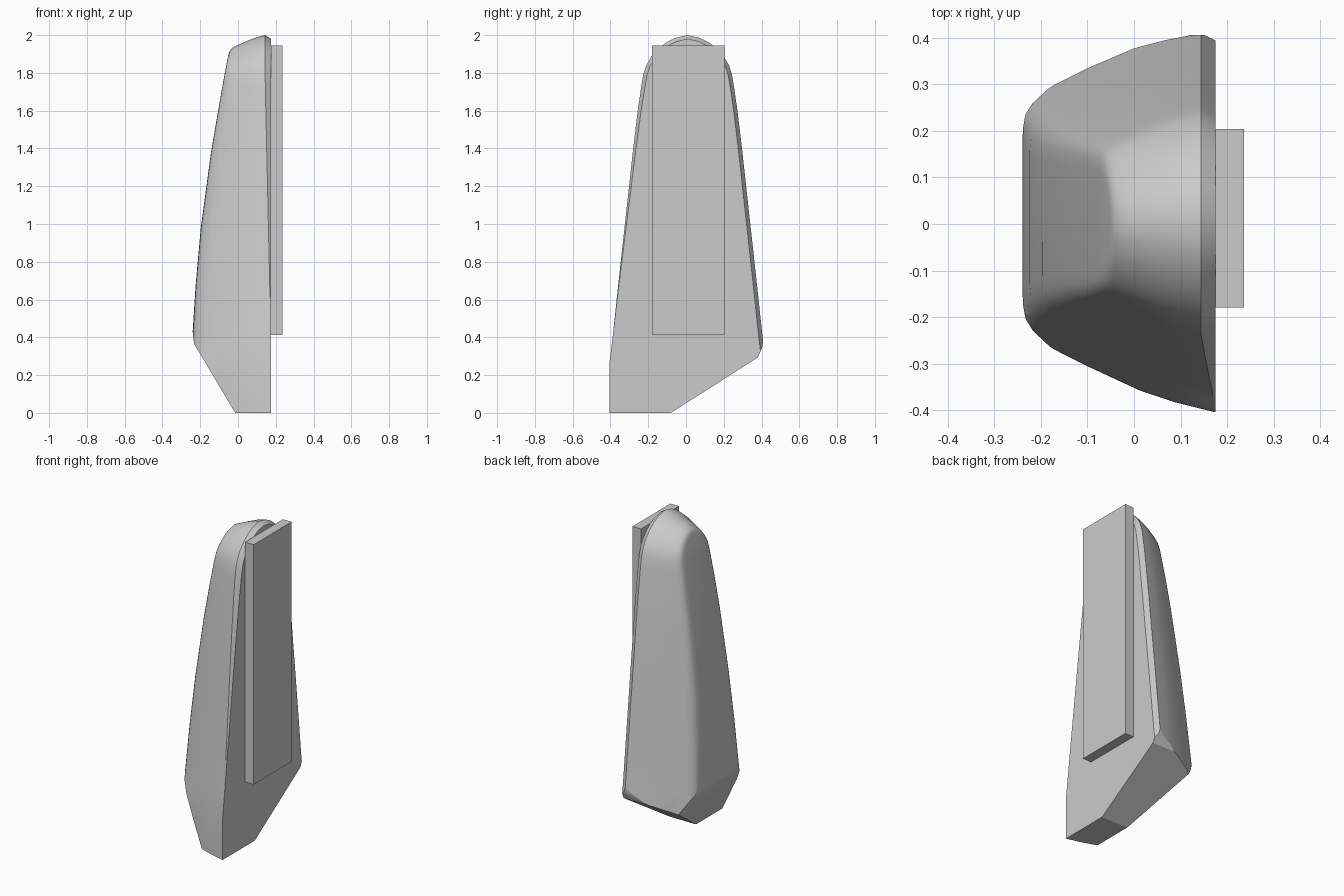
import bpy, bmesh, math
from mathutils import Vector

if "Cube" in bpy.data.objects:
    bpy.data.objects.remove(bpy.data.objects["Cube"])

grey = bpy.data.materials.new("plain_grey")
grey.use_nodes = True
COLOUR = (0.6, 0.6, 0.6, 1)
grey.diffuse_color = COLOUR
grey.node_tree.nodes["Principled BSDF"].inputs["Base Color"].default_value = COLOUR


def lerp_table(table, z):
    for (z0, v0), (z1, v1) in zip(table, table[1:]):
        if z <= z1:
            return v0 + (v1 - v0) * (z - z0) / (z1 - z0)
    return table[-1][1]


def add_object(name, bm):
    mesh = bpy.data.meshes.new(name)
    bm.to_mesh(mesh)
    bm.free()
    mesh.materials.append(grey)
    obj = bpy.data.objects.new(name, mesh)
    bpy.context.collection.objects.link(obj)
    return obj


# Outline of the shell seen from the side: height and half width
HALF = [(-0.1, 0.413), (0.27, 0.413), (0.4, 0.397), (0.7, 0.365), (1.0, 0.332),
        (1.4, 0.288), (1.6, 0.264), (1.73, 0.245), (1.79, 0.235), (1.84, 0.219),
        (1.885, 0.193), (1.925, 0.158), (1.96, 0.115), (1.985, 0.065), (2.0, 0)]
# Position of the outer face at each height
OUTER = [(-0.1, -0.255), (0.4, -0.243), (0.5, -0.237), (0.75, -0.219), (1.0, -0.195),
         (1.2, -0.169), (1.4, -0.14), (1.8, -0.07), (1.9, -0.05), (2.0, -0.03)]
# Share of depth and inset: the bulging flank, then the rounded rim
FLANK = [(0, 0), (0.2, 0.05), (0.38, 0.11), (0.64, 0.23), (0.85, 0.335),
         (0.935, 0.395), (0.975, 0.45), (0.993, 0.51), (1, 0.6)]
CENTRE, INNER, LIP = 0.0085, 0.175, 0.03

outline = [Vector((-w, z)) for z, w in HALF] + [Vector((w, z)) for z, w in HALF[-2::-1]]
count = len(outline)


def inward(i):
    before, after = outline[max(i - 1, 0)], outline[min(i + 1, count - 1)]
    t = (after - before).normalized()
    return Vector((t.y, -t.x))


# Shell: rings stacked from the mounting face to the outer face
bm = bmesh.new()
lips = [1 if p.x >= 0 else min(max((p.y - 0.4) / 1.35, 0), 1) for p in outline]
rings = [[]]
for i, p in enumerate(outline):
    q = p + inward(i) * 0.02 * lips[i]
    rings[0].append(bm.verts.new((INNER, q.x + CENTRE, q.y)))
for share, inset in FLANK:
    ring = []
    for i, p in enumerate(outline):
        start = INNER - LIP * lips[i] - 0.001
        q = p + inward(i) * inset * (start - lerp_table(OUTER, p.y))
        x = start + (lerp_table(OUTER, q.y) - start) * share
        ring.append(bm.verts.new((x, q.x + CENTRE, q.y)))
    rings.append(ring)
for a, b in zip(rings, rings[1:]):
    for i in range(count - 1):
        bm.faces.new((a[i], a[i + 1], b[i + 1], b[i]))
bm.faces.new(rings[0])
last = rings[-1]
half = count // 2
for i in range(half):
    j = count - 1 - i
    loop = [last[i], last[i + 1], last[j - 1], last[j]]
    bm.faces.new(list(dict.fromkeys(loop)))


def slice_off(point, normal):
    geom = bm.verts[:] + bm.edges[:] + bm.faces[:]
    cut = bmesh.ops.bisect_plane(bm, geom=geom, dist=1e-5, plane_co=point,
                                 plane_no=normal, clear_outer=True)["geom_cut"]
    rim = [e for e in cut if isinstance(e, bmesh.types.BMEdge) and e.is_boundary]
    bmesh.ops.contextual_create(bm, geom=rim)


# Flat foot, then the slanted rear and outer undersides with eased edges
slice_off((0, 0, 0), (0, 0, -1))
slice_off((0, 0.407, 0.4), (0, 1, -0.02))
slice_off((0, 0.396, 0.33), (0, 0.9, -0.38))
slice_off((0, -0.08, 0), (0, 0.29, -0.455))
slice_off((-0.239, 0, 0.42), (-1, 0, -0.12))
slice_off((-0.235, 0, 0.37), (-0.95, 0, -0.35))
slice_off((-0.015, 0, 0), (-0.37, 0, -0.22))
bmesh.ops.remove_doubles(bm, verts=bm.verts[:], dist=0.0005)
bmesh.ops.recalc_face_normals(bm, faces=bm.faces[:])
shell = add_object("shell", bm)

bpy.ops.object.select_all(action="DESELECT")
shell.select_set(True)
bpy.context.view_layer.objects.active = shell
bpy.ops.object.shade_smooth_by_angle(angle=math.radians(28))

# Mounting plate on the flat side
low, high = Vector((INNER, -0.179, 0.412)), Vector((0.236, 0.204, 1.945))
bm = bmesh.new()
bmesh.ops.create_cube(bm, size=1)
bmesh.ops.scale(bm, vec=high - low, verts=bm.verts[:])
bmesh.ops.translate(bm, vec=(low + high) / 2, verts=bm.verts[:])
add_object("mounting_plate", bm)
